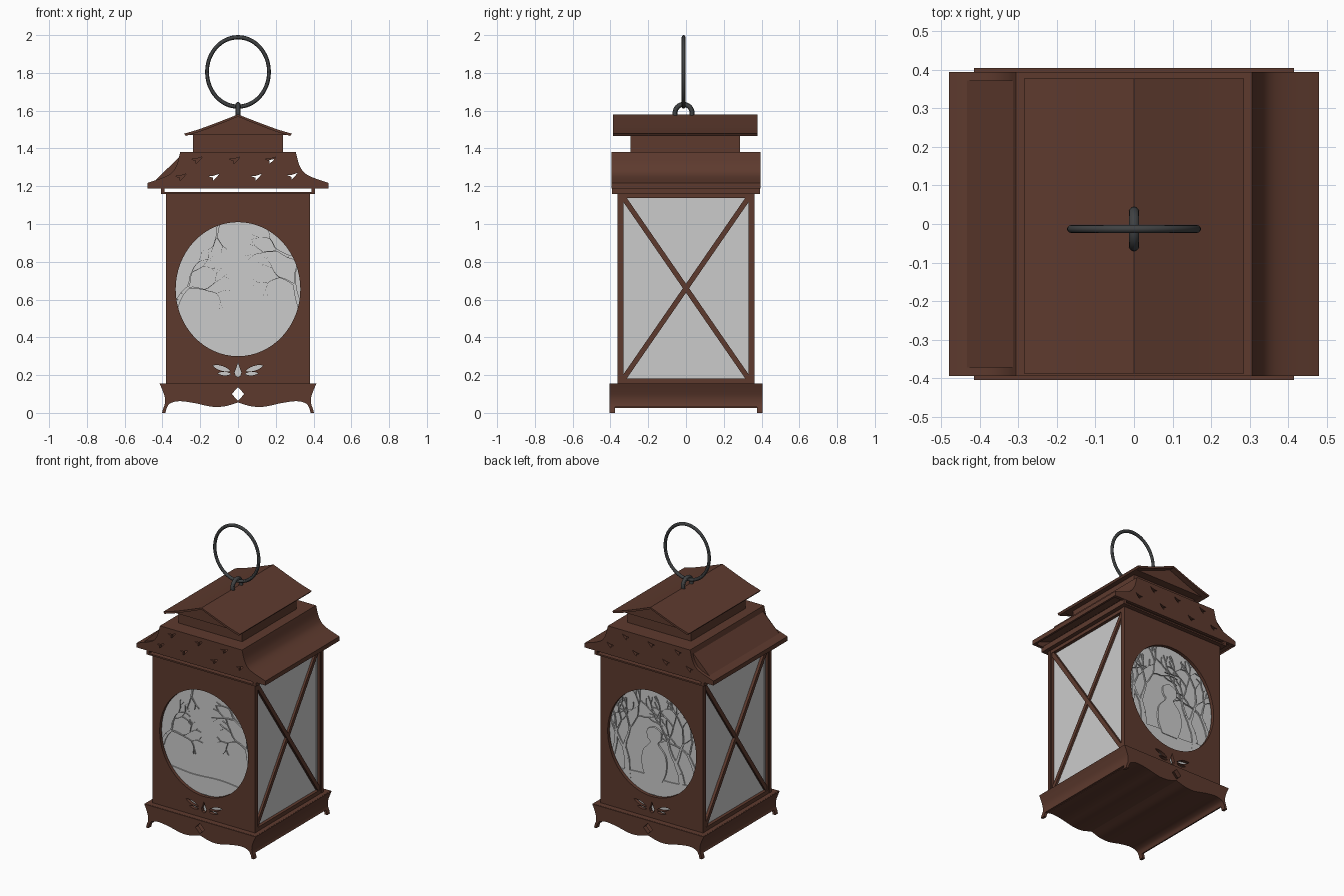
import bpy, bmesh, math, random
from mathutils import Matrix, Vector

if "Cube" in bpy.data.objects:
    bpy.data.objects.remove(bpy.data.objects["Cube"])

random.seed(4)


def material(name, rgb):
    m = bpy.data.materials.new(name)
    m.diffuse_color = (*rgb, 1)
    m.use_nodes = True
    m.node_tree.nodes["Principled BSDF"].inputs["Base Color"].default_value = m.diffuse_color
    return m


BROWN = material("brown_metal", (0.11, 0.042, 0.027))
DARK = material("dark_metal", (0.05, 0.053, 0.055))


def finish(ob, name, mat):
    ob.name = name
    if mat:
        ob.data.materials.append(mat)
    bpy.ops.object.shade_smooth_by_angle(angle=math.radians(30))
    return ob


def box(name, lo, hi, mat=BROWN, tilt=0):
    c = [(a + b) / 2 for a, b in zip(lo, hi)]
    bpy.ops.mesh.primitive_cube_add(size=1, location=c, rotation=(tilt, 0, 0))
    ob = bpy.context.object
    ob.scale = [b - a for a, b in zip(lo, hi)]
    ob.name = name
    if mat:
        ob.data.materials.append(mat)
    return ob


def plate(name, outer, y, t, holes=(), mat=BROWN):
    """Extrude an x-z outline with holes to thickness t, centred on y."""
    cu = bpy.data.curves.new(name, 'CURVE')
    cu.dimensions, cu.fill_mode, cu.extrude = '2D', 'BOTH', t / 2
    for loop in [outer, *holes]:
        s = cu.splines.new('POLY')
        s.points.add(len(loop) - 1)
        for p, (x, z) in zip(s.points, loop):
            p.co = (x, z, 0, 1)
        s.use_cyclic_u = True
    ob = bpy.data.objects.new(name, cu)
    bpy.context.collection.objects.link(ob)
    bpy.ops.object.select_all(action='DESELECT')
    ob.select_set(True)
    bpy.context.view_layer.objects.active = ob
    bpy.ops.object.convert(target='MESH')
    ob = bpy.context.object
    bm = bmesh.new()
    bm.from_mesh(ob.data)
    bmesh.ops.remove_doubles(bm, verts=bm.verts, dist=1e-5)
    bm.transform(Matrix.Translation((0, y, 0)) @ Matrix.Rotation(math.pi / 2, 4, 'X'))
    bmesh.ops.recalc_face_normals(bm, faces=bm.faces)
    bm.to_mesh(ob.data)
    bm.free()
    return finish(ob, name, mat)


def smooth(pts, n=5):
    """Catmull-Rom curve through the points."""
    v = [Vector(p) for p in pts]
    v = [2 * v[0] - v[1]] + v + [2 * v[-1] - v[-2]]
    out = []
    for a, b, c, d in zip(v, v[1:], v[2:], v[3:]):
        for i in range(n):
            t = i / n
            q = 0.5 * (2 * b + (c - a) * t + (2 * a - 5 * b + 4 * c - d) * t * t
                       + (3 * b - a - 3 * c + d) * t ** 3)
            out.append((q.x, q.y))
    return out + [tuple(pts[-1])]


def flip(pts):
    return [(-x, z) for x, z in reversed(pts)]


def mirror(half):
    return half + [p for p in flip(half) if abs(p[0]) > 1e-5]


def ellipse(cx, cz, rx, rz, n=64):
    return [(cx + rx * math.cos(2 * math.pi * i / n), cz + rz * math.sin(2 * math.pi * i / n))
            for i in range(n)]


def leaf(cx, cz, length, w, ang):
    c, s = math.cos(ang), math.sin(ang)
    raw = [(length / 2 * math.cos(a), w * math.sin(a) * abs(math.sin(a)))
           for a in [2 * math.pi * i / 16 for i in range(16)]]
    return [(cx + x * c - z * s, cz + x * s + z * c) for x, z in raw]


# base: shaped front and back skirts, curved sides, wavy floor, top ledge
side = smooth([(0.415, 0.155), (0.402, 0.125), (0.388, 0.085), (0.387, 0.05), (0.397, 0.02)])
wave = smooth([(0.378, 0.025), (0.36, 0.05), (0.31, 0.062), (0.23, 0.052), (0.14, 0.033),
               (0.07, 0.035), (0, 0.055)])
skirt = side + [(0.402, 0), (0.384, 0)] + wave
diamond = [(0, 0.065), (0.034, 0.1), (0, 0.135), (-0.034, 0.1)]
for s, n in ((-1, "front"), (1, "back")):
    plate(n + "_skirt", mirror(skirt), s * 0.39, 0.03, [diamond])
short = [p for p in side if p[1] > 0.03]
for s, n in ((1, "right"), (-1, "left")):
    strip = short + [(x - 0.015, z) for x, z in reversed(short)]
    plate(n + "_base_side", [(s * x, z) for x, z in strip], 0, 0.75)
floor = mirror(wave)
plate("base_floor", floor + [(x, z + 0.008) for x, z in reversed(floor)], 0, 0.75)
box("base_top", (-0.41, -0.4, 0.145), (0.41, 0.4, 0.156))

# front and back panels with round window and leaf cutouts
window = ellipse(0, 0.655, 0.33, 0.355)
drop = mirror([(0, 0.265), (0.008, 0.24), (0.018, 0.215), (0.013, 0.197), (0, 0.189)])
leaves = [leaf(0.087, 0.236, 0.1, 0.013, 0.3), leaf(0.072, 0.208, 0.07, 0.01, 0.05)]
leaves += [flip(l) for l in leaves]
wall = [(0.382, 0.15), (0.382, 1.165), (-0.382, 1.165), (-0.382, 0.15)]
for s, n in ((-1, "front"), (1, "back")):
    plate(n + "_panel", wall, s * 0.352, 0.022, [window, drop, *leaves])
    box(n + "_glass", (-0.36, s * 0.325 - 0.005, 0.155), (0.36, s * 0.325 + 0.005, 1.16), None)

# side frames with crossed bars and glass
ang = math.atan2(0.67, 0.97)
for s, n in ((1, "right"), (-1, "left")):
    x0, x1 = sorted((s * 0.355, s * 0.38))
    for t, m in ((-1, "front"), (1, "back")):
        y0, y1 = sorted((t * 0.33, t * 0.358))
        box(f"{n}_{m}_post", (x0, y0, 0.15), (x1, y1, 1.165))
        xc = s * (0.366 + 0.002 * t)
        box(f"{n}_{m}_cross_bar", (xc - 0.009, -0.0135, 0.075), (xc + 0.009, 0.0135, 1.245), tilt=t * ang)
    box(n + "_top_rail", (x0, -0.35, 1.138), (x1, 0.35, 1.165))
    box(n + "_bottom_rail", (x0, -0.35, 0.15), (x1, 0.35, 0.182))
    box(n + "_glass", (s * 0.355 - 0.004, -0.335, 0.155), (s * 0.355 + 0.004, 0.335, 1.16), None)
    e0, e1 = sorted((s * 0.388, s * 0.408))
    box(n + "_eave_trim", (e0, -0.392, 1.16), (e1, 0.392, 1.195))
box("ceiling_plate", (-0.408, -0.392, 1.16), (0.408, 0.392, 1.17))

# lower roof: flared shell with pierced ends
flare = smooth([(0.306, 1.38), (0.328, 1.305), (0.37, 1.258), (0.48, 1.217)], 6) + [(0.48, 1.188)]
bird = [(-0.03, 0.008), (-0.005, 0.01), (0.025, 0.02), (0.01, 0), (-0.008, -0.016), (-0.008, 0)]
spots = [(-0.215, 1.335), (-0.015, 1.335), (0.175, 1.335), (-0.3, 1.245), (-0.125, 1.245),
         (0.1, 1.245), (0.29, 1.25)]
birds = [[(cx + x, cz + z) for x, z in bird] for cx, cz in spots]
for s, n in ((-1, "front"), (1, "back")):
    plate(n + "_roof_end", mirror(flare), s * 0.383, 0.022, birds)
inner = [(x - 0.014, z - 0.012) for x, z in flare[:-1]] + [(0.466, 1.188)]
plate("lower_roof", mirror(flare[::-1])[:len(flare)] + flip(flare[::-1])
      + flip(inner)[::1][::-1] + inner[::1][::-1][::-1], 0, 0.745)

# neck and gabled top roof
box("roof_neck", (-0.238, -0.295, 1.37), (0.238, 0.285, 1.485))
gable = smooth([(0.285, 1.478), (0.2, 1.504), (0.1, 1.541), (0, 1.58)], 4)
top = mirror(gable)
plate("top_roof", top + [(x * 0.97, z - 0.012) for x, z in reversed(top)], -0.005, 0.765)
plate("top_roof_gable", [(x * 0.95, z - 0.006) for x, z in top], -0.005, 0.69)

# hanging eye and carrying ring
bpy.ops.mesh.primitive_torus_add(major_segments=32, minor_segments=12, major_radius=0.045,
                                 minor_radius=0.013, location=(0, -0.013, 1.588),
                                 rotation=(0, math.pi / 2, 0))
finish(bpy.context.object, "hanging_eye", DARK)
bpy.ops.mesh.primitive_torus_add(major_segments=64, minor_segments=12, major_radius=0.164,
                                 minor_radius=0.01, location=(0, -0.013, 1.805),
                                 rotation=(math.pi / 2, 0, 0))
ring = finish(bpy.context.object, "carrying_ring", DARK)
ring.scale = (1, 1.12, 1)


# window scenery: flat branching trees, ground and a rounded figure on the glass
def grow(bm, y, p, ang, length, w, depth):
    for _ in range(3):
        d = Vector((math.cos(ang), 0, math.sin(ang)))
        side_dir = Vector((-d.z, 0, d.x))
        q = p + d * length / 3
        if (q.x / 0.36) ** 2 + ((q.z - 0.655) / 0.385) ** 2 > 1:
            return
        w2 = w * 0.82
        bm.faces.new([bm.verts.new(v + Vector((0, y, 0))) for v in
                      (p - side_dir * w, p + side_dir * w, q + side_dir * w2, q - side_dir * w2)])
        p, w, ang = q, w2, ang + random.uniform(-0.3, 0.3)
    if depth:
        for turn in (-0.5, 0.45):
            grow(bm, y, p, ang + turn + random.uniform(-0.2, 0.2), length * 0.75, w * 0.7, depth - 1)


def trees(name, y, roots):
    bm = bmesh.new()
    for x, z, a, length, w, depth in roots:
        grow(bm, y, Vector((x, 0, z)), a, length, w, depth)
    me = bpy.data.meshes.new(name)
    bm.to_mesh(me)
    bm.free()
    ob = bpy.data.objects.new(name, me)
    bpy.context.collection.objects.link(ob)
    mod = ob.modifiers.new("thickness", 'SOLIDIFY')
    mod.thickness, mod.offset = 0.008, 0


trees("front_branches", -0.334, [(-0.33, 0.56, 1.2, 0.12, 0.014, 4), (0.33, 0.56, 1.9, 0.12, 0.014, 4),
                                 (0.3, 0.82, 2.9, 0.1, 0.01, 3), (-0.1, 1.0, -1.9, 0.07, 0.008, 2)])
trees("back_trees", 0.334, [(-0.2, 0.36, 1.65, 0.2, 0.026, 5), (0.2, 0.36, 1.5, 0.2, 0.026, 5),
                            (-0.31, 0.5, 1.3, 0.14, 0.014, 4), (0.31, 0.5, 1.85, 0.14, 0.014, 4)])
ground = smooth([(-0.27, 0.43), (-0.1, 0.415), (0.1, 0.425), (0.27, 0.41)]) + [(0.2, 0.3), (-0.2, 0.3)]
for s, n in ((-1, "front"), (1, "back")):
    plate(n + "_ground", ground, s * 0.333, 0.008, mat=None)
plate("back_figure", mirror(smooth([(0, 0.76), (0.05, 0.735), (0.05, 0.68), (0.03, 0.65), (0.085, 0.58),
                                    (0.09, 0.48), (0.06, 0.4)])), 0.335, 0.012, mat=None)
